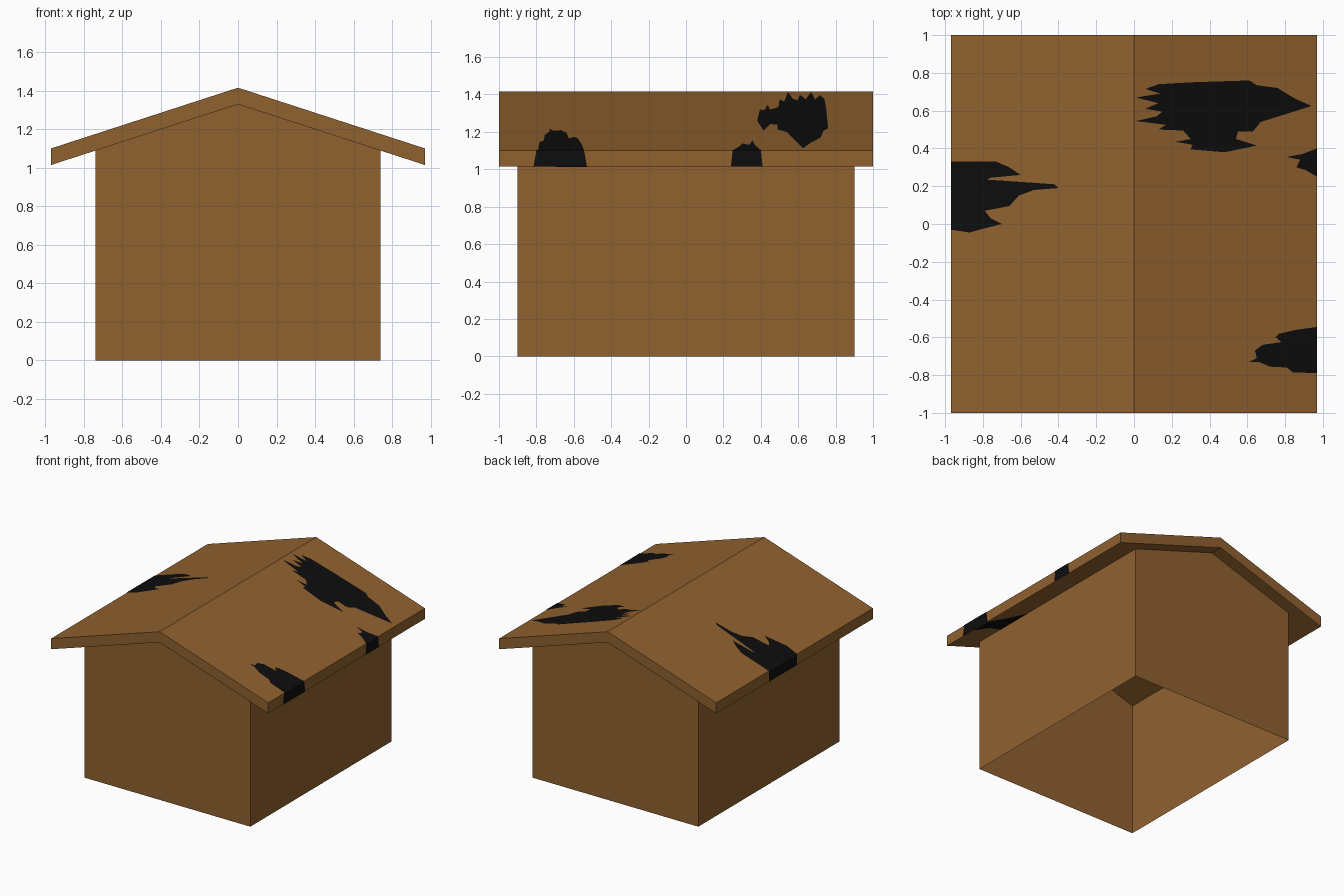
import bpy, bmesh

if "Cube" in bpy.data.objects:
    bpy.data.objects.remove(bpy.data.objects["Cube"])

HALF_W, HALF_L = 0.97, 1.0           # roof half width and half length
WALL_X, WALL_Y = 0.74, 0.90          # wall half sizes
RIDGE, EAVE = 1.415, 1.10            # top surface heights
THICK = 0.086                        # vertical roof thickness
SLOPE = (RIDGE - EAVE) / HALF_W
LIFT = 0.002                         # how far the scorch plates sit off the roof


def material(name, rgb):
    m = bpy.data.materials.new(name)
    m.diffuse_color = (*rgb, 1)
    m.use_nodes = True
    m.node_tree.nodes["Principled BSDF"].inputs["Base Color"].default_value = m.diffuse_color
    return m


brown = material("wood_brown", (0.278, 0.120, 0.028))
black = material("scorch_black", (0.004, 0.004, 0.004))


def top_z(x):
    return RIDGE - SLOPE * abs(x)


def under_z(x):
    return top_z(x) - THICK


def make_object(name, bm, mat):
    me = bpy.data.meshes.new(name)
    bm.to_mesh(me)
    bm.free()
    me.materials.append(mat)
    ob = bpy.data.objects.new(name, me)
    bpy.context.collection.objects.link(ob)
    return ob


def extrude_profile(name, profile, half_len, open_bottom=False):
    """Profile in x/z, run along y; optionally leave the first side open."""
    bm = bmesh.new()
    front = [bm.verts.new((x, -half_len, z)) for x, z in profile]
    back = [bm.verts.new((x, half_len, z)) for x, z in profile]
    n = len(profile)
    bm.faces.new(front)
    bm.faces.new(back[::-1])
    for i in range(n):
        j = (i + 1) % n
        if not (open_bottom and i in open_bottom):
            bm.faces.new((front[j], front[i], back[i], back[j]))
    bmesh.ops.recalc_face_normals(bm, faces=bm.faces)
    bmesh.ops.triangulate(bm, faces=[f for f in bm.faces if len(f.verts) > 4])
    return make_object(name, bm, brown)


# Walls: a hollow gabled shell, open below and under the roof
extrude_profile("walls", [(-WALL_X, 0), (WALL_X, 0), (WALL_X, under_z(WALL_X)),
                          (0, under_z(0)), (-WALL_X, under_z(WALL_X))],
                WALL_Y, open_bottom=(0, 2, 3))

# Roof: bent slab with vertical eave edges
extrude_profile("roof", [(-HALF_W, under_z(HALF_W)), (0, under_z(0)), (HALF_W, under_z(HALF_W)),
                         (HALF_W, EAVE), (0, RIDGE), (-HALF_W, EAVE)], HALF_L)


def plate(name, points, up):
    """Thin scorch mark from 3D points, facing along the given direction."""
    bm = bmesh.new()
    f = bm.faces.new([bm.verts.new(p) for p in points])
    f.normal_update()
    if f.normal.dot(up) < 0:
        f.normal_flip()
    bmesh.ops.triangulate(bm, faces=bm.faces[:])
    make_object(name, bm, black)


def slope_mark(name, outline):
    plate(name, [(x, y, top_z(x) + LIFT) for x, y in outline], (0, 0, 1))


def eave_mark(name, side, y0, y1, flare):
    x = side * (HALF_W + LIFT)
    low = EAVE - THICK
    plate(name, [(x, y0, EAVE + LIFT), (x, y1, EAVE + LIFT),
                 (x, y1 + flare, low), (x, y0 - flare, low)], (side, 0, 0))


# Scorch marks on the slopes (x, y outlines seen from above)
slope_mark("scorch_upper_right", [
    (.06, .715), (.13, .74), (.30, .75), (.61, .76), (.65, .735), (.76, .72), (.85, .665),
    (.94, .625), (.83, .59), (.67, .54), (.63, .49), (.55, .49), (.54, .45), (.65, .415),
    (.48, .38), (.30, .395), (.31, .42), (.22, .435), (.30, .45), (.26, .495), (.13, .50),
    (.17, .525), (.01, .545), (.12, .57), (.15, .595), (.06, .61), (.13, .64), (.01, .67),
    (.14, .69)])
slope_mark("scorch_back_eave", [
    (.97, .40), (.93, .385), (.89, .37), (.81, .355), (.88, .34), (.86, .30), (.91, .285),
    (.97, .25)])
slope_mark("scorch_front_eave", [
    (.97, -.545), (.86, -.56), (.77, -.58), (.75, -.60), (.78, -.625), (.68, -.64),
    (.64, -.67), (.65, -.71), (.61, -.73), (.66, -.73), (.72, -.755), (.81, -.76),
    (.84, -.785), (.97, -.79)])
slope_mark("scorch_left_eave", [
    (-.97, .33), (-.73, .33), (-.66, .30), (-.60, .26), (-.76, .245), (-.78, .235),
    (-.56, .22), (-.42, .21), (-.40, .19), (-.53, .18), (-.61, .15), (-.66, .095),
    (-.79, .07), (-.76, .03), (-.70, 0), (-.78, -.02), (-.87, -.045), (-.97, -.03)])

# Scorch marks wrapping over the eave edges
eave_mark("scorch_edge_back", 1, .25, .40, .01)
eave_mark("scorch_edge_front", 1, -.80, -.545, .015)
eave_mark("scorch_edge_left", -1, -.03, .33, 0)

# Scorch mark under the front right overhang
plate("scorch_underside", [(x, y, under_z(x) - LIFT) for x, y in [
    (.97, -.70), (.97, -.53), (.85, -.45), (WALL_X, -.35), (WALL_X, -.66), (.86, -.64)]],
    (0, 0, -1))
